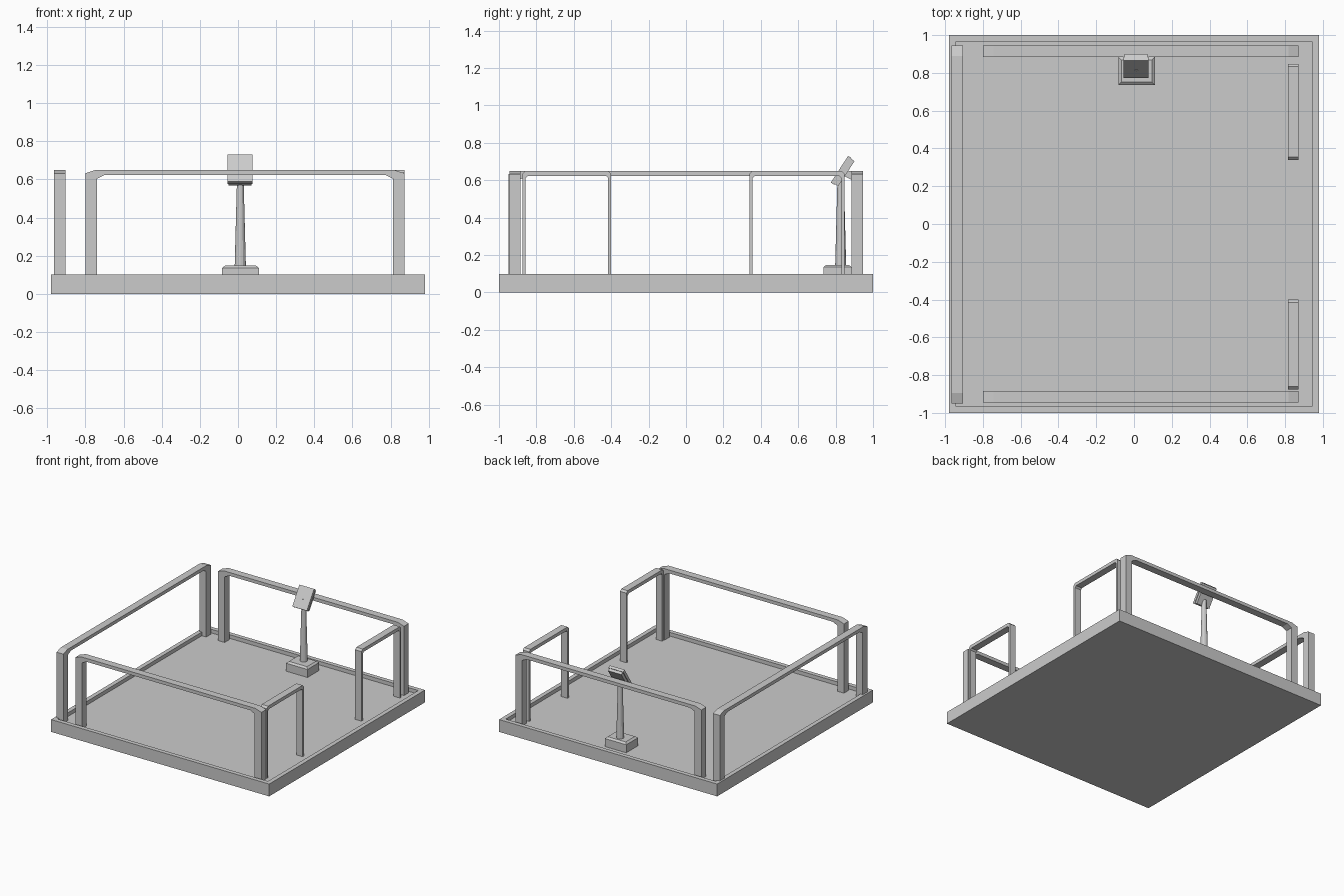
import bpy, bmesh
from math import atan2, radians
from mathutils import Matrix, Vector

if "Cube" in bpy.data.objects:
    bpy.data.objects.remove(bpy.data.objects["Cube"])

FLOOR = 0.07


def make(name, bm):
    bmesh.ops.recalc_face_normals(bm, faces=bm.faces)
    me = bpy.data.meshes.new(name)
    bm.to_mesh(me)
    bm.free()
    ob = bpy.data.objects.new(name, me)
    bpy.context.collection.objects.link(ob)
    return ob


def box_bm(lo, hi):
    lo, hi = Vector(lo), Vector(hi)
    bm = bmesh.new()
    s = hi - lo
    bmesh.ops.create_cube(bm, size=1, matrix=Matrix.Translation((lo + hi) / 2) @ Matrix.Diagonal((*s, 1)))
    return bm


def rail(name, axis, a, b, lo, hi, post, outer, inner):
    """Arch with chamfered corners: spans a..b along axis, lo..hi across it."""
    top, under = 0.65, 0.623
    (ox, oz), (ix, iz) = outer, inner
    prof = [(a, FLOOR), (a, top - oz), (a + ox, top), (b - ox, top), (b, top - oz), (b, FLOOR),
            (b - post, FLOOR), (b - post, under - iz), (b - post - ix, under),
            (a + post + ix, under), (a + post, under - iz), (a + post, FLOOR)]
    bm = bmesh.new()
    vs = [bm.verts.new((u, lo, z) if axis == 'x' else (lo, u, z)) for u, z in prof]
    face = bm.faces.new(vs)
    ext = bmesh.ops.extrude_face_region(bm, geom=[face])
    w = hi - lo
    bmesh.ops.translate(bm, vec=(0, w, 0) if axis == 'x' else (w, 0, 0),
                        verts=[g for g in ext['geom'] if isinstance(g, bmesh.types.BMVert)])
    return make(name, bm)


# platform with a shallow recessed floor
bm = box_bm((-0.98, -1, 0), (0.98, 1, 0.1))
top = max(bm.faces, key=lambda f: f.calc_center_median().z)
bmesh.ops.inset_region(bm, faces=[top], thickness=0.05)
well = bmesh.ops.extrude_discrete_faces(bm, faces=[top])['faces'][0]
bmesh.ops.translate(bm, verts=well.verts, vec=(0, 0, FLOOR - 0.1))
make("platform", bm)

# long guard rails
big = dict(post=0.06, outer=(0.055, 0.018), inner=(0.04, 0.02))
rail("left_rail", 'y', -0.95, 0.945, -0.965, -0.905, **big)
rail("front_rail", 'x', -0.80, 0.872, -0.945, -0.885, **big)
rail("back_rail", 'x', -0.80, 0.872, 0.885, 0.945, **big)

# short entrance rails
small = dict(post=0.016, outer=(0.015, 0.015), inner=(0.012, 0.012))
rail("entrance_rail_front", 'y', -0.875, -0.40, 0.815, 0.872, **small)
rail("entrance_rail_back", 'y', 0.34, 0.848, 0.815, 0.872, **small)

# console foot with a sloped top edge
bm = box_bm((-0.083, 0.735, FLOOR), (0.11, 0.885, 0.135))
top = max(bm.faces, key=lambda f: f.calc_center_median().z)
bmesh.ops.inset_region(bm, faces=[top], thickness=0.022, depth=0.013)
make("console_foot", bm)

# tapered console column, its tip just breaking through the panel
bm = bmesh.new()
z0, z1 = 0.12, 0.65
bmesh.ops.create_cone(bm, cap_ends=True, segments=12, radius1=0.03, radius2=0.016, depth=z1 - z0,
                      matrix=Matrix.Translation((0.012, 0.827, (z0 + z1) / 2)))
make("console_column", bm)

# tilted control panel: face plate and narrower backing
tilt = Matrix.Translation((0.011, 0.839, 0.647)) @ Matrix.Rotation(radians(57), 4, 'X')
for name, w, h, lo, hi in (("console_panel", 0.066, 0.085, 0.0, 0.022),
                           ("console_backing", 0.060, 0.080, -0.022, 0.001)):
    bm = box_bm((-w, -h, lo), (w, h, hi))
    bm.transform(tilt)
    make(name, bm)
